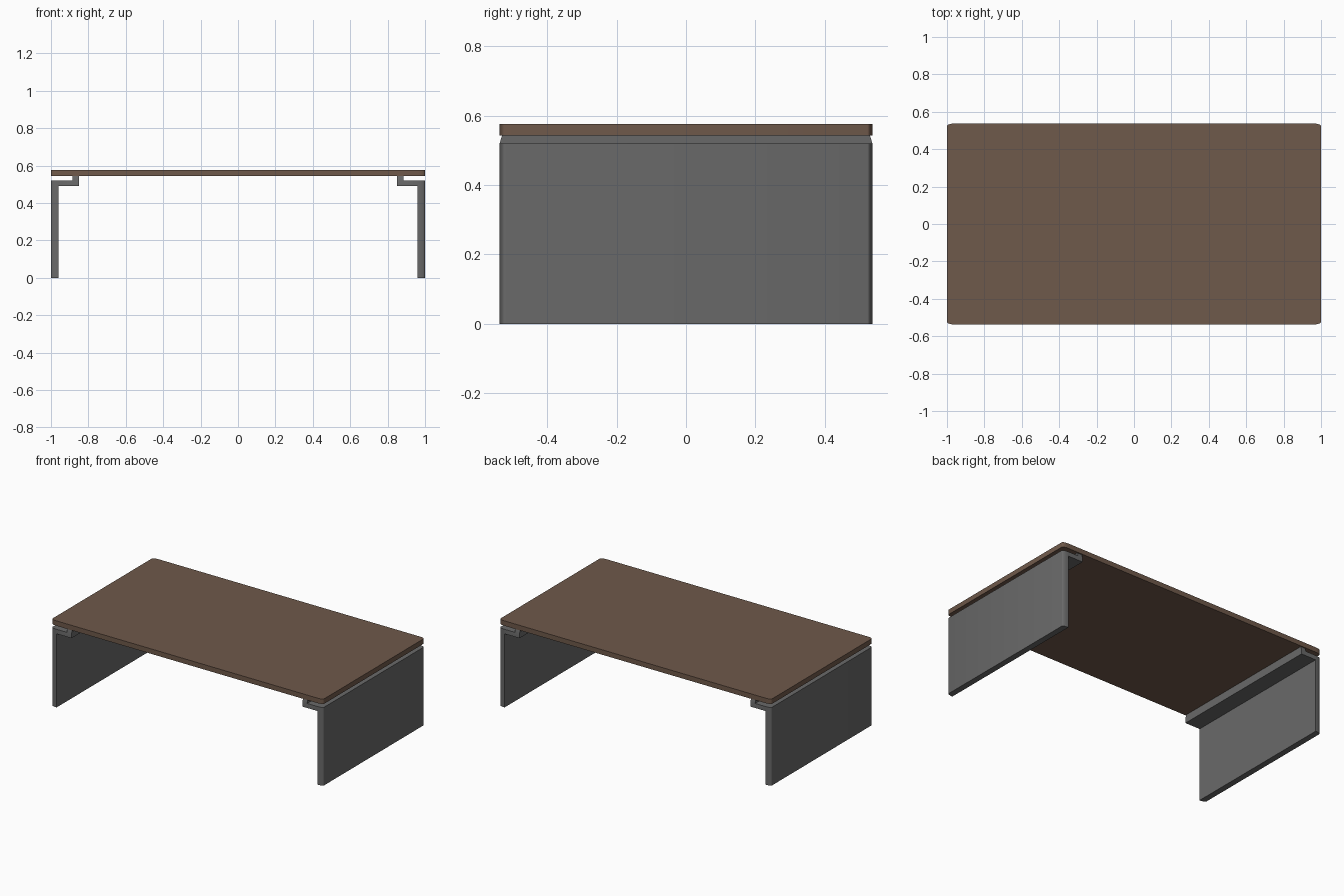
import bpy, bmesh, math

if "Cube" in bpy.data.objects:
    bpy.data.objects.remove(bpy.data.objects["Cube"])

HX, HY = 1.0, 0.537          # half length and half depth
RX, RY = 0.04, 0.014         # elliptical corner radii
N = 8                        # corner segments


def material(name, rgb):
    m = bpy.data.materials.new(name)
    m.diffuse_color = (*rgb, 1)
    m.use_nodes = True
    m.node_tree.nodes["Principled BSDF"].inputs["Base Color"].default_value = m.diffuse_color
    return m


wood = material("brown_wood", (0.159, 0.100, 0.069))
grey = material("grey_metal", (0.141, 0.141, 0.141))


def finish(bm, name, mat):
    bmesh.ops.remove_doubles(bm, verts=bm.verts, dist=1e-5)
    bmesh.ops.recalc_face_normals(bm, faces=bm.faces)
    me = bpy.data.meshes.new(name)
    bm.to_mesh(me)
    bm.free()
    me.materials.append(mat)
    ob = bpy.data.objects.new(name, me)
    bpy.context.collection.objects.link(ob)
    bpy.ops.object.select_all(action='DESELECT')
    ob.select_set(True)
    bpy.context.view_layer.objects.active = ob
    bpy.ops.object.shade_smooth_by_angle(angle=math.radians(30))
    return ob


# right-hand rounded edge, from front corner to back corner
arc = [(HX - RX + RX * math.sin(a), HY - RY + RY * math.cos(a))
       for a in (math.pi / 2 * i / N for i in range(N + 1))]
edge = [(x, -y) for x, y in arc] + [(x, y) for x, y in reversed(arc)]

# table top: rounded slab
bm = bmesh.new()
outline = edge + [(-x, -y) for x, y in edge]
face = bm.faces.new([bm.verts.new((x, y, 0.543)) for x, y in outline])
ext = bmesh.ops.extrude_face_region(bm, geom=[face])
top = [v for v in ext["geom"] if isinstance(v, bmesh.types.BMVert)]
bmesh.ops.translate(bm, verts=top, vec=(0, 0, 0.033))
finish(bm, "table_top", wood)

# leg panel with inward arm and tapered upstand, swept front to back
bm = bmesh.new()
TAPER = 0.53 / HY
rows = []
for ox, y in edge:
    prof = [(ox, 0), (ox, 0.52), (0.885, 0.52), (0.885, 0.543), (0.85, 0.543),
            (0.85, 0.52), (0.85, 0.49), (0.96, 0.49), (0.96, 0)]
    rows.append([bm.verts.new((x, y * TAPER if z > 0.53 else y, z)) for x, z in prof])
for a, b in zip(rows, rows[1:]):
    for i in range(len(a)):
        j = (i + 1) % len(a)
        bm.faces.new((a[i], a[j], b[j], b[i]))
for r in (rows[0], rows[-1]):
    bm.faces.new((r[1], r[2], r[5], r[6], r[7]))     # arm end
    bm.faces.new((r[2], r[3], r[4], r[5]))           # upstand end
leg = finish(bm, "side_legs", grey)
mod = leg.modifiers.new("mirror", 'MIRROR')
mod.use_axis[0] = True
mod.use_mirror_merge = False
